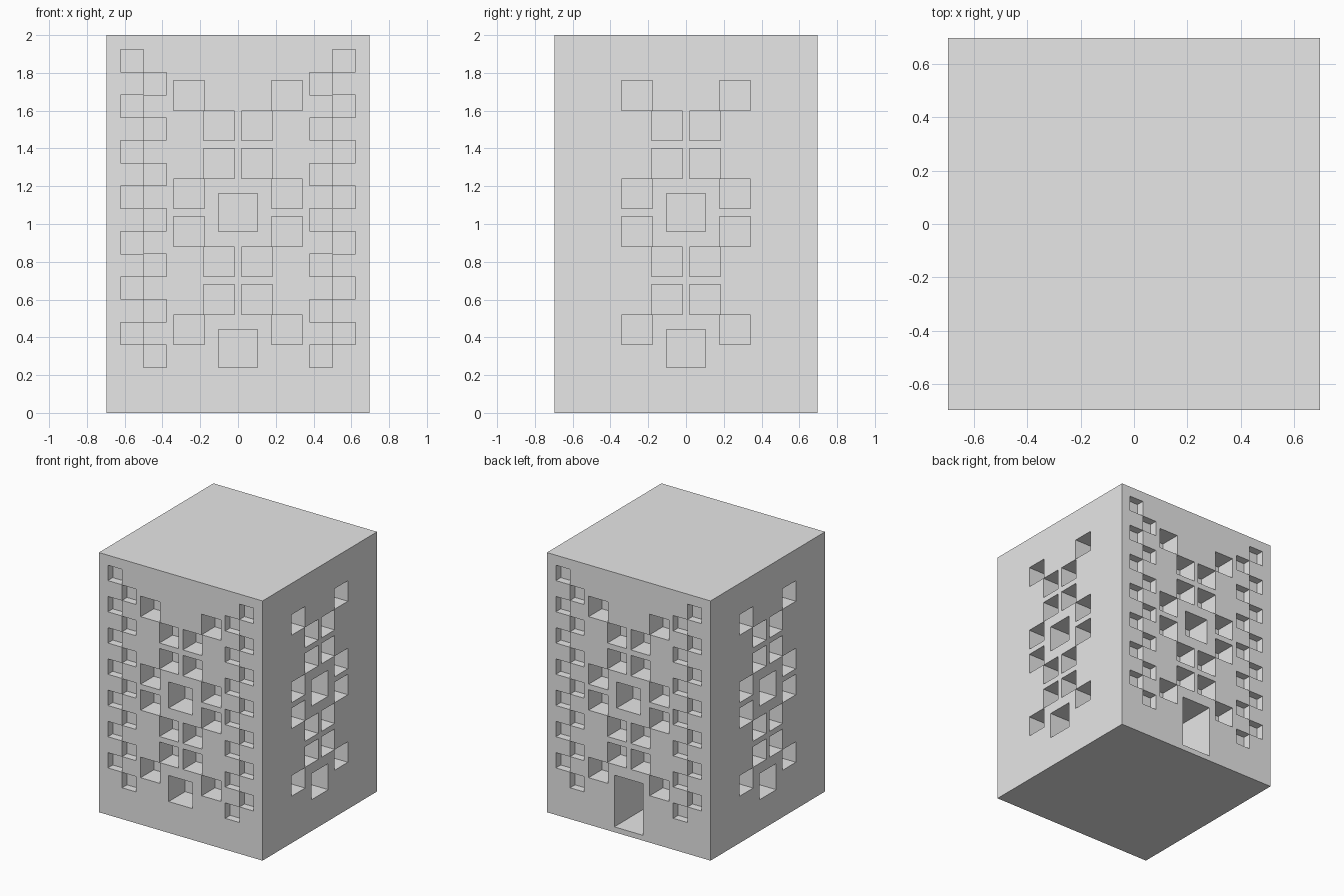
import bpy
import bmesh
from math import pi
from mathutils import Matrix, Vector

HALF = 0.697      # half width of the tower
HEIGHT = 2.0
GAP = 0.001       # keeps corner-to-corner windows apart

cube = bpy.data.objects.get("Cube")
if cube:
    bpy.data.objects.remove(cube, do_unlink=True)

grey = bpy.data.materials.new("plain_grey")
grey.use_nodes = True
grey.diffuse_color = (0.8, 0.8, 0.8, 1)
grey.node_tree.nodes["Principled BSDF"].inputs["Base Color"].default_value = (0.8, 0.8, 0.8, 1)


def add_box(bm, low, high, turn=Matrix.Identity(4)):
    low, high = Vector(low), Vector(high)
    place = Matrix.Translation((low + high) / 2) @ Matrix.Diagonal((*(high - low), 1))
    bmesh.ops.create_cube(bm, size=1, matrix=turn @ place)


def finish(bm, name):
    mesh = bpy.data.meshes.new(name)
    bm.to_mesh(mesh)
    bm.free()
    mesh.materials.append(grey)
    obj = bpy.data.objects.new(name, mesh)
    bpy.context.collection.objects.link(obj)
    return obj


def cut(bm, turn, x, z, width, height, depth):
    """Hollow of the given size, x is its middle and z its sill."""
    add_box(bm, (x - width / 2, -HALF - 0.1, z + GAP),
            (x + width / 2, -HALF + depth, z + height - GAP), turn)


def cut_wall(bm, angle, edge_columns, door):
    turn = Matrix.Rotation(angle, 4, "Z")
    for side in (-1, 1):
        # Diamond pattern of deep windows
        for base in (0.36, 1.08):
            cut(bm, turn, side * 0.26, base, 0.163, 0.16, 0.16)
            cut(bm, turn, side * 0.10, base + 0.16, 0.163, 0.16, 0.16)
        for base in (0.72, 1.44):
            cut(bm, turn, side * 0.10, base, 0.163, 0.16, 0.16)
            cut(bm, turn, side * 0.26, base + 0.16, 0.163, 0.16, 0.16)
        # Staggered shallow windows along the edges
        if edge_columns:
            for row in range(7):
                z = 0.24 + row * 0.2405
                cut(bm, turn, side * 0.439, z, 0.12, 0.1205, 0.06)
                cut(bm, turn, side * 0.561, z + 0.1203, 0.12, 0.1205, 0.06)
    # Middle window, and a door or second window below it
    cut(bm, turn, 0, 0.96, 0.205, 0.203, 0.2)
    if door:
        cut(bm, turn, 0, 0.04, 0.245, 0.4, 0.4)
    else:
        cut(bm, turn, 0, 0.24, 0.205, 0.203, 0.2)


# Tower block
bm = bmesh.new()
add_box(bm, (-HALF, -HALF, 0), (HALF, HALF, HEIGHT))
tower = finish(bm, "tower_block")

# Openings in the front, right, back and left walls
bm = bmesh.new()
for quarter in range(4):
    cut_wall(bm, quarter * pi / 2, edge_columns=quarter % 2 == 0, door=quarter == 2)
openings = finish(bm, "window_cutters")
openings.hide_render = True

carve = tower.modifiers.new("carve_windows", "BOOLEAN")
carve.operation = "DIFFERENCE"
carve.solver = "EXACT"
carve.object = openings
bpy.context.view_layer.objects.active = tower
bpy.ops.object.modifier_apply(modifier=carve.name)
bpy.data.objects.remove(openings, do_unlink=True)
